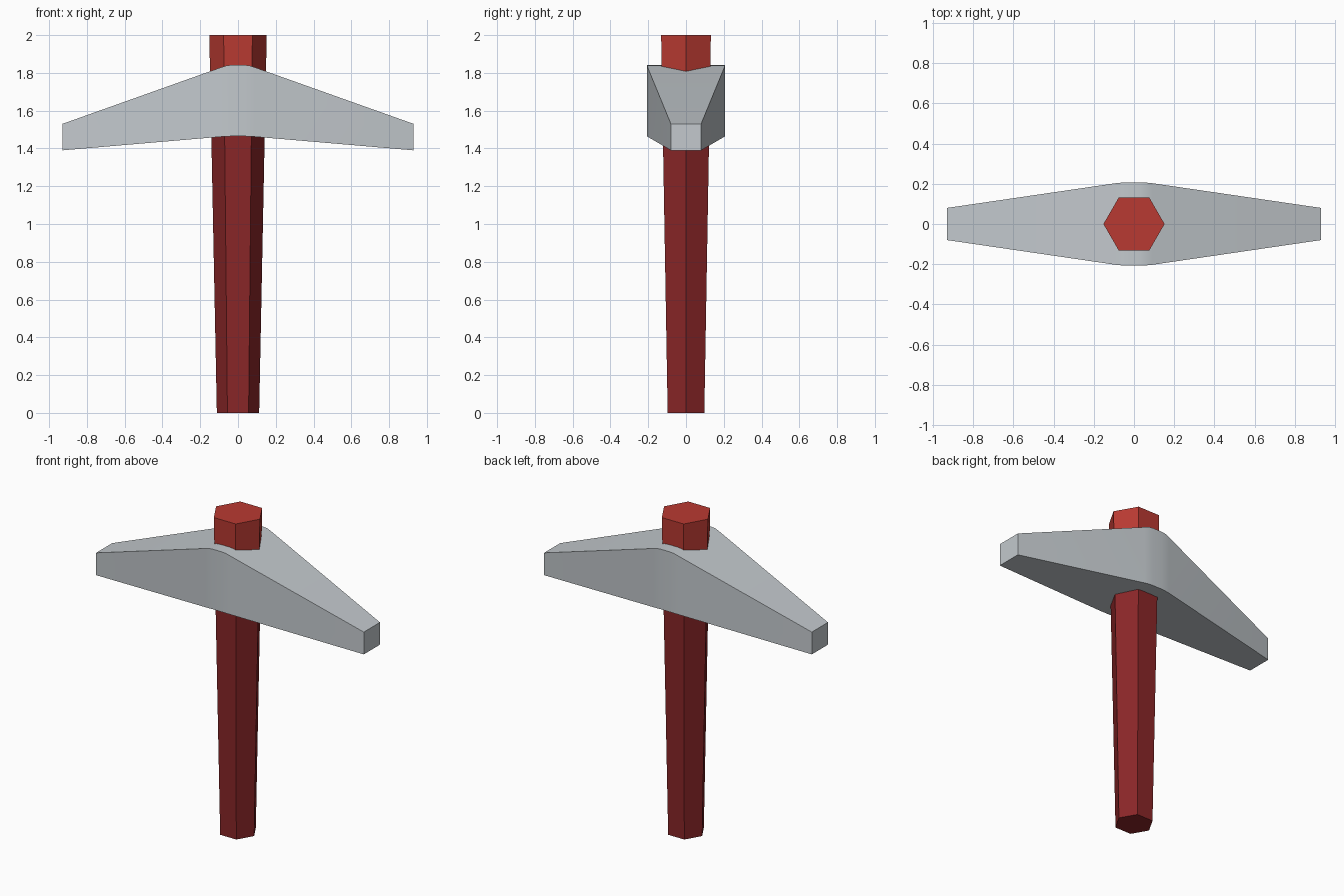
import bpy, bmesh, math

if "Cube" in bpy.data.objects:
    bpy.data.objects.remove(bpy.data.objects["Cube"])


def material(name, srgb):
    m = bpy.data.materials.new(name)
    lin = [(c / 255 / 12.92) if c < 11 else ((c / 255 + 0.055) / 1.055) ** 2.4 for c in srgb]
    m.diffuse_color = (*lin, 1)
    m.use_nodes = True
    m.node_tree.nodes["Principled BSDF"].inputs["Base Color"].default_value = m.diffuse_color
    return m


def loft(name, rings, mats):
    """Skin a list of equal-length closed rings and cap both ends."""
    bm = bmesh.new()
    rows = [[bm.verts.new(p) for p in ring] for ring in rings]
    n = len(rows[0])
    for a, b in zip(rows, rows[1:]):
        for i in range(n):
            j = (i + 1) % n
            bm.faces.new((a[i], a[j], b[j], b[i]))
    bm.faces.new(rows[0])
    bm.faces.new(rows[-1])
    bmesh.ops.recalc_face_normals(bm, faces=bm.faces)
    me = bpy.data.meshes.new(name)
    bm.to_mesh(me)
    bm.free()
    ob = bpy.data.objects.new(name, me)
    bpy.context.collection.objects.link(ob)
    for m in mats:
        me.materials.append(m)
    return ob


dark_red = material("dark red", (138, 38, 40))
red = material("red", (185, 58, 50))
steel = material("steel grey", (195, 201, 205))

# Tapered hexagonal handle, brighter above the head
def hexagon(z):
    r = 0.112 + 0.04 * z / 2
    return [(r * math.cos(k * math.pi / 3), r * math.sin(k * math.pi / 3), z) for k in range(6)]

handle = loft("handle", [hexagon(z) for z in (0, 1.65, 2)], [dark_red, red])
for f in handle.data.polygons:
    f.material_index = int(f.center.z > 1.65)

# Pick head: half profile (x, half width, bottom, top) mirrored in x
half = [(0.03, 0.207, 1.465, 1.842), (0.06, 0.206, 1.464, 1.839),
        (0.09, 0.203, 1.462, 1.829), (0.93, 0.08, 1.39, 1.53)]
stations = [(-x, w, b, t) for x, w, b, t in reversed(half)] + half
head = loft("pick_head",
            [[(x, -w, b), (x, w, b), (x, w, t), (x, -w, t)] for x, w, b, t in stations],
            [steel])
bpy.context.view_layer.objects.active = head
head.select_set(True)
bpy.ops.object.shade_smooth_by_angle(angle=math.radians(30))
